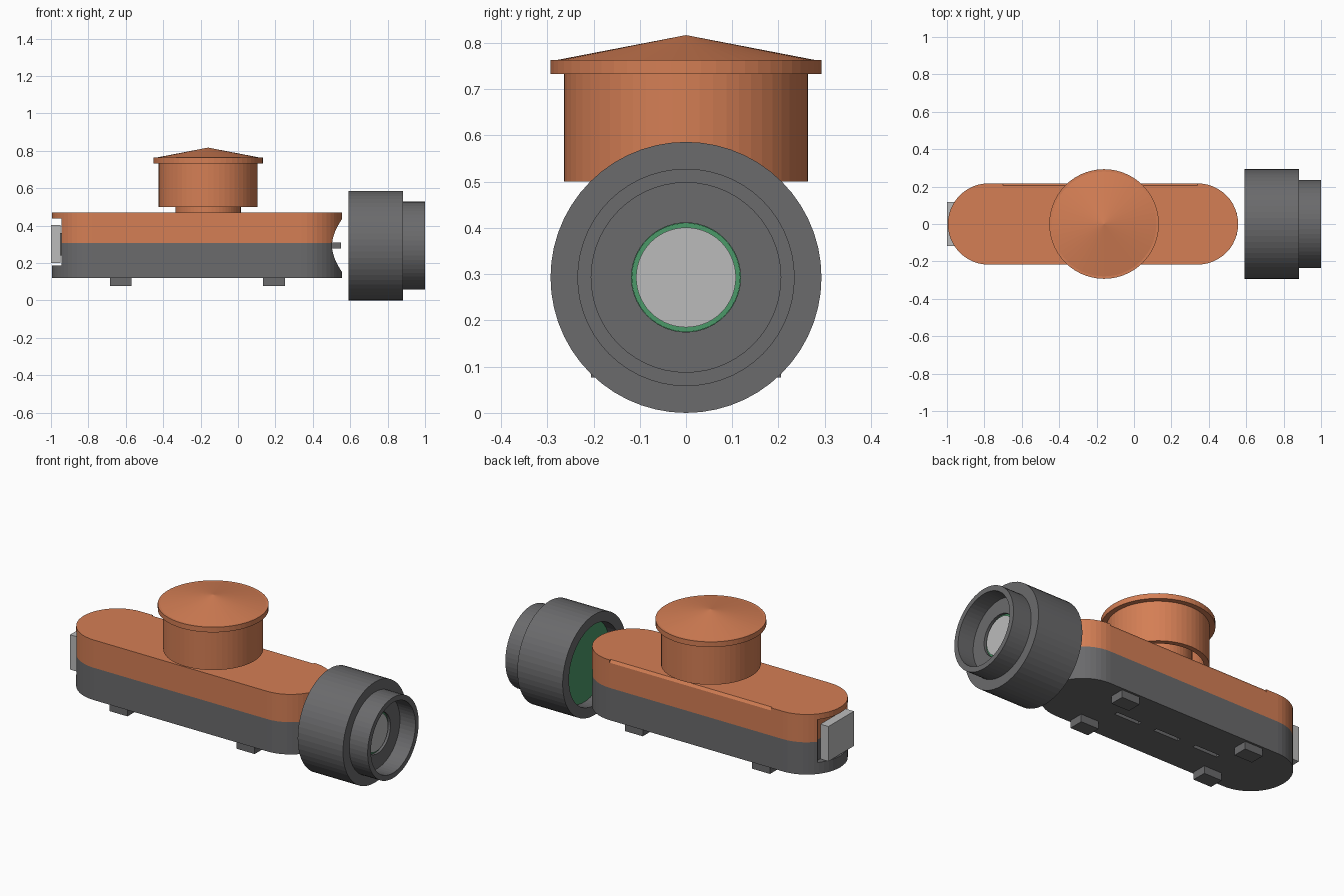
import bpy, bmesh, math
from mathutils import Vector

if "Cube" in bpy.data.objects:
    bpy.data.objects.remove(bpy.data.objects["Cube"])


def material(name, rgb):
    m = bpy.data.materials.new(name)
    m.diffuse_color = (*rgb, 1)
    m.use_nodes = True
    m.node_tree.nodes["Principled BSDF"].inputs["Base Color"].default_value = m.diffuse_color
    return m


ORANGE = material("orange", (0.66, 0.21, 0.09))
DARK = material("dark grey", (0.145, 0.145, 0.15))
LIGHT = material("light grey", (0.5, 0.5, 0.5))
GREEN = material("green", (0.07, 0.32, 0.14))


def finish(name, bm, mat):
    bmesh.ops.recalc_face_normals(bm, faces=bm.faces)
    me = bpy.data.meshes.new(name)
    bm.to_mesh(me)
    bm.free()
    if mat:
        me.materials.append(mat)
    ob = bpy.data.objects.new(name, me)
    bpy.context.collection.objects.link(ob)
    return ob


def box(name, x, y, z, mat=None):
    """Box given by its (min, max) range on each axis."""
    bm = bmesh.new()
    bmesh.ops.create_cube(bm, size=1)
    for v in bm.verts:
        v.co = [r[0] if c < 0 else r[1] for c, r in zip(v.co, (x, y, z))]
    return finish(name, bm, mat)


def prism(name, outline, direction, mat=None):
    """Extrude a closed outline of 3D points along a direction."""
    bm = bmesh.new()
    face = bm.faces.new([bm.verts.new(p) for p in outline])
    new = bmesh.ops.extrude_face_region(bm, geom=[face])["geom"]
    verts = [g for g in new if isinstance(g, bmesh.types.BMVert)]
    bmesh.ops.translate(bm, verts=verts, vec=Vector(direction))
    return finish(name, bm, mat)


def lathe(name, profile, axis, centre, mat=None, closed=False, n=56):
    """Turn (along, radius) points about the x or z axis; radius 0 makes a tip."""
    bm = bmesh.new()
    rings = []
    for t, r in profile:
        ring = []
        for i in range(n if r > 0 else 1):
            a = math.tau * i / n
            c, s = r * math.cos(a), r * math.sin(a)
            p = Vector((t, c, s)) if axis == "x" else Vector((c, s, t))
            ring.append(bm.verts.new(p + Vector(centre)))
        rings.append(ring)
    pairs = list(zip(rings, rings[1:]))
    if closed:
        pairs.append((rings[-1], rings[0]))
    for a, b in pairs:
        for i in range(n):
            j = (i + 1) % n
            if len(a) == 1:
                bm.faces.new((a[0], b[i], b[j]))
            elif len(b) == 1:
                bm.faces.new((a[i], a[j], b[0]))
            else:
                bm.faces.new((a[i], a[j], b[j], b[i]))
    return finish(name, bm, mat)


def disc(name, x0, x1, r, mat=None):
    return lathe(name, [(x0, 0), (x0, r), (x1, r), (x1, 0)], "x", (0, 0, WZ), mat)


def cut(target, cutters):
    for c in cutters:
        mod = target.modifiers.new("cut", "BOOLEAN")
        mod.operation = "DIFFERENCE"
        mod.solver = "EXACT"
        mod.object = c
        c.hide_render = True
        c.hide_viewport = False
        c.display_type = "WIRE"


WZ = 0.293            # height of the wheel axis
R = 0.217             # half width of the body

# Capsule-shaped body in two halves
def capsule(z):
    pts = []
    for cx, start in ((0.34, -90), (-0.778, 90)):
        for i in range(25):
            a = math.radians(start + 180 * i / 24)
            pts.append((cx + R * math.cos(a), R * math.sin(a), z))
    return pts


lower = prism("lower_body", capsule(0.12), (0, 0, 0.188), DARK)
upper = prism("upper_body", capsule(0.308), (0, 0, 0.162), ORANGE)

# Round port at one end, square notch at the other
port = disc("port_cutter", 0.42, 0.7, 0.143)
notch = box("notch_cutter", (-1.1, -0.93), (-0.138, 0.138), (0.187, 0.437))
groove = prism("edge_cutter",
               [(-0.7, 0.2, 0.48), (-0.7, 0.23, 0.48), (-0.7, 0.23, 0.435)],
               (1.04, 0, 0))
slots = [box("slot_cutter", (x - 0.08, x + 0.08), (-0.011, 0.011), (0.1, 0.14))
         for x in (-0.48, -0.22, 0.04)]
cut(lower, [port, notch] + slots)
cut(upper, [port, notch, groove])

# Connector tab inside the port and plate in the notch
box("port_tab", (0.4, 0.55), (-0.06, 0.06), (0.277, 0.31), DARK)
box("end_plate", (-1.0, -0.948), (-0.117, 0.117), (0.2, 0.403), LIGHT)
box("plate_stem", (-0.95, -0.92), (-0.06, 0.06), (0.24, 0.36), DARK)

# Feet
for x in (-0.627, 0.193):
    for s in (-1, 1):
        box("foot", (x - 0.058, x + 0.058), sorted((s * 0.12, s * 0.205)),
            (0.076, 0.125), DARK)

# Turret: neck, hollow drum, cap with a shallow cone
C = (-0.16, 0, 0)
lathe("turret_neck", [(0.465, 0), (0.465, 0.175), (0.735, 0.175), (0.735, 0)],
      "z", C, ORANGE)
lathe("turret_drum", [(0.5, 0.235), (0.5, 0.264), (0.735, 0.264), (0.735, 0.235)],
      "z", C, ORANGE, closed=True)
lathe("turret_cap", [(0.733, 0), (0.733, 0.293), (0.763, 0.293), (0.763, 0.28),
                     (0.817, 0)], "z", C, ORANGE)

# Stepped housing with a bore in front and a recess behind
lathe("wheel_housing",
      [(0.59, 0.235), (0.59, 0.293), (0.882, 0.293), (0.882, 0.235), (1.0, 0.235),
       (1.0, 0.205), (0.9, 0.205), (0.9, 0.118), (0.84, 0.118), (0.84, 0.235)],
      "x", (0, 0, WZ), DARK, closed=True)
disc("green_board", 0.655, 0.675, 0.234, GREEN)
disc("green_boss", 0.675, 0.885, 0.1175, GREEN)
disc("lens", 0.88, 0.892, 0.108, LIGHT)
